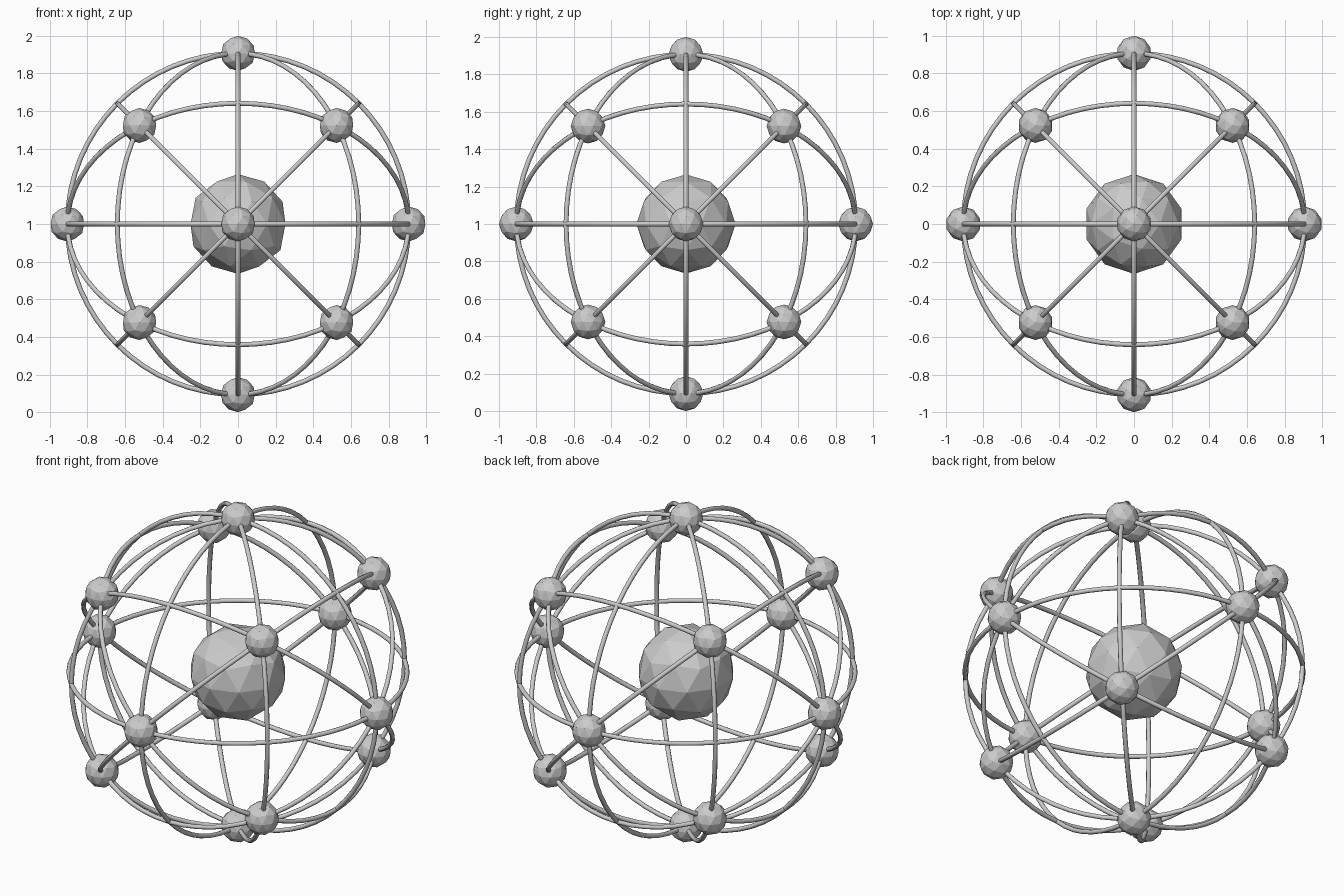
import bpy
from itertools import product
from mathutils import Vector

if "Cube" in bpy.data.objects:
    bpy.data.objects.remove(bpy.data.objects["Cube"])

CENTRE = Vector((0, 0, 1))
R = 0.907        # cage radius
NODE = 0.093     # node ball radius
WIRE = 0.013     # wire radius


def ball(name, pos, radius):
    bpy.ops.mesh.primitive_ico_sphere_add(subdivisions=2, radius=radius, location=CENTRE + pos)
    bpy.context.object.name = name


def ring(name, normal):
    rot = Vector(normal).to_track_quat('Z', 'Y').to_euler()
    bpy.ops.mesh.primitive_torus_add(major_radius=R, minor_radius=WIRE, major_segments=64,
                                     minor_segments=8, location=CENTRE, rotation=rot)
    bpy.context.object.name = name
    bpy.ops.object.shade_smooth()


# Central core
ball("core", Vector((0, 0, 0)), 0.265)

# Nodes on the six axis ends and the eight cube corners; great-circle wires between them
for d in product((-1, 0, 1), repeat=3):
    count = sum(map(abs, d))
    v = Vector(d)
    if count in (1, 3):
        ball("axis_node" if count == 1 else "corner_node", v.normalized() * R, NODE)
    # one ring per opposite pair of axis or diagonal normals
    if count in (1, 2) and d > (0, 0, 0):
        ring("axis_ring" if count == 1 else "diagonal_ring", d)
